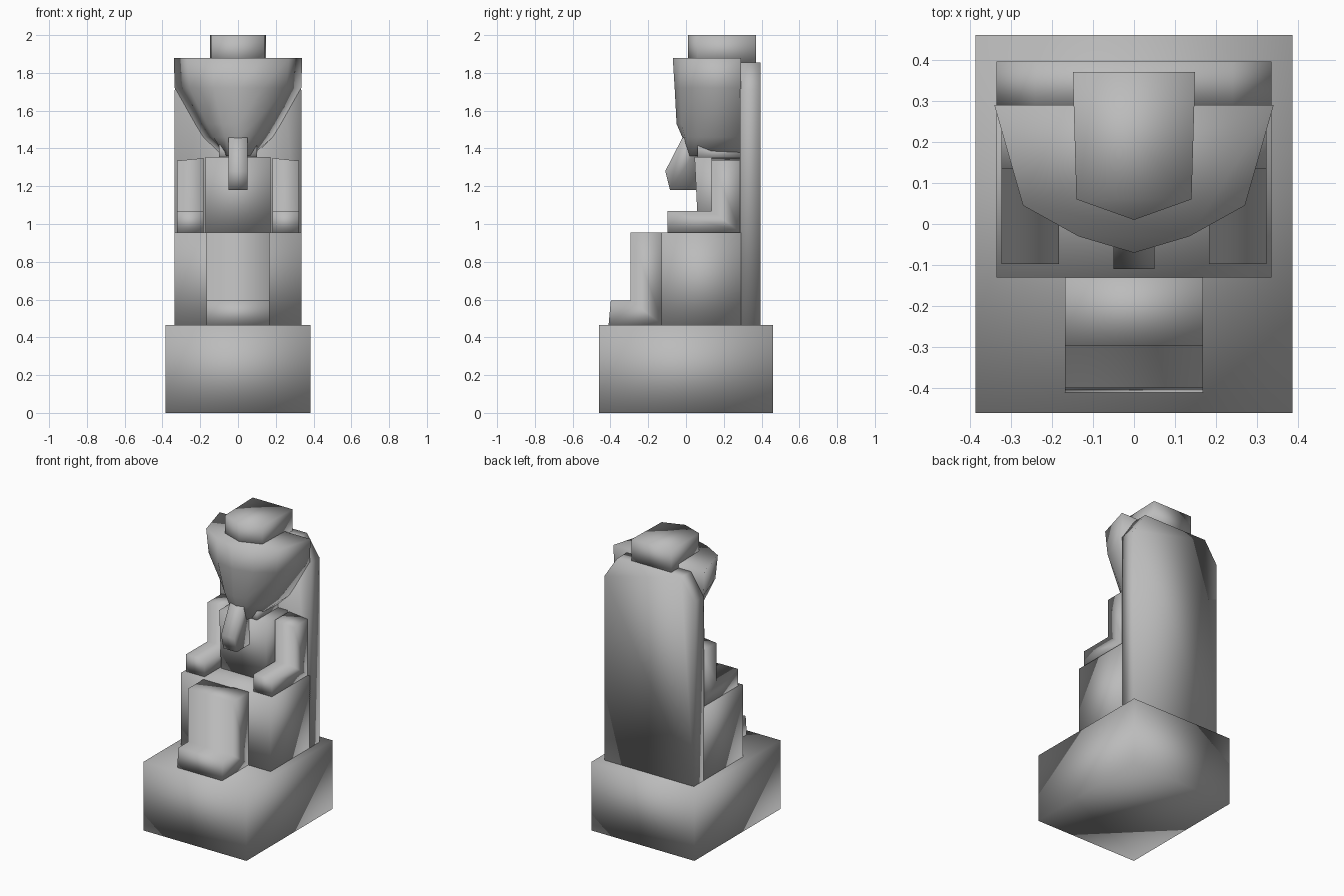
import bpy
import bmesh

# Remove the default cube
cube = bpy.data.objects.get("Cube")
if cube:
    bpy.data.objects.remove(cube, do_unlink=True)

# One stone colour for the whole statue
stone = bpy.data.materials.new("grey stone")
stone.use_nodes = True
GREY = (0.5, 0.5, 0.5, 1)
stone.diffuse_color = GREY
stone.node_tree.nodes["Principled BSDF"].inputs["Base Color"].default_value = GREY


def loft(name, rings):
    """Skin a stack of equal-length rings and cap both ends, smooth shaded."""
    bm = bmesh.new()
    loops = [[bm.verts.new(p) for p in ring] for ring in rings]
    n = len(loops[0])
    for a, b in zip(loops, loops[1:]):
        for i in range(n):
            j = (i + 1) % n
            bm.faces.new((a[i], a[j], b[j], b[i]))
    bm.faces.new(loops[0][::-1])
    bm.faces.new(loops[-1])
    bmesh.ops.recalc_face_normals(bm, faces=bm.faces)
    for f in bm.faces:
        f.smooth = True
    mesh = bpy.data.meshes.new(name)
    bm.to_mesh(mesh)
    bm.free()
    mesh.materials.append(stone)
    obj = bpy.data.objects.new(name, mesh)
    bpy.context.collection.objects.link(obj)
    return obj


def box(name, x0, x1, y0, y1, z0, z1):
    corners = ((x0, y0), (x1, y0), (x1, y1), (x0, y1))
    return loft(name, [[(x, y, z) for x, y in corners] for z in (z0, z1)])


def side_prism(name, profile, x0, x1):
    """Extrude a (y, z) side profile along x."""
    return loft(name, [[(x, y, z) for y, z in profile] for x in (x0, x1)])


def mirrored(half):
    """Complete a ring from its left half; points on x = 0 are kept once."""
    return half + [(-x, y, z) for x, y, z in reversed(half) if x]


BASE_TOP, SEAT_TOP, BACK = 0.465, 0.955, 0.29

# Plinth, throne block and back slab with cut upper corners
box("plinth", -0.385, 0.385, -0.46, 0.46, 0, BASE_TOP)
box("throne", -0.335, 0.335, -0.13, BACK, BASE_TOP, SEAT_TOP)
slab = [(0.335, BASE_TOP), (0.335, 1.71), (0.24, 1.855)]
slab += [(-x, z) for x, z in reversed(slab)]
loft("back_slab", [[(x, y, z) for x, z in slab] for y in (0.285, 0.395)])

# Joined legs stepping out into the feet
side_prism("legs_and_feet", [(-0.12, BASE_TOP), (-0.41, BASE_TOP), (-0.398, 0.595),
                             (-0.295, 0.595), (-0.295, SEAT_TOP), (-0.12, SEAT_TOP)],
           -0.168, 0.168)

# Torso leaning slightly forward at the chest, and neck
side_prism("torso", [(0.065, SEAT_TOP), (0.045, 1.355), (BACK, 1.355), (BACK, SEAT_TOP)],
           -0.172, 0.172)
box("neck", -0.1, 0.1, 0.06, BACK, 1.34, 1.42)

# Bent arms resting on the lap, with sloped shoulders
arm = [(-0.097, SEAT_TOP), (-0.097, 1.07), (0.135, 1.07),
       (0.135, 1.345), (BACK, 1.345), (BACK, SEAT_TOP)]
for side, s in (("left", 1), ("right", -1)):
    loft(side + "_arm", [[(s * x, y, z - (drop if z > 1.1 else 0)) for y, z in arm]
                         for x, drop in ((0.183, -0.004), (0.322, 0.01))])

# Headdress and face: half sections from the chin up to the brow
sections = [
    (1.36, [(0, 0.0), (0.05, 0.02), (0.07, 0.08), (0.08, BACK)]),
    (1.46, [(0, -0.02), (0.07, -0.005), (0.13, 0.07), (0.185, BACK)]),
    (1.53, [(0, -0.05), (0.085, -0.025), (0.165, 0.06), (0.228, BACK)]),
    (1.72, [(0, -0.06), (0.13, -0.03), (0.255, 0.05), (0.335, BACK)]),
    (1.88, [(0, -0.07), (0.135, -0.03), (0.27, 0.045), (0.34, BACK)]),
]
loft("headdress", [mirrored([(x, y, z) for x, y in half]) for z, half in sections])

# Beard hanging from the chin
side_prism("beard", [(0.03, 1.47), (-0.02, 1.455), (-0.11, 1.28),
                     (-0.085, 1.18), (0.06, 1.18), (0.06, 1.4)], -0.05, 0.05)

# Short crown block above the headdress
crown = [(0, 0.01), (0.14, 0.06), (0.149, 0.37)]
loft("crown", [mirrored([(x, y, z) for x, y in crown]) for z in (1.84, 2.0)])
